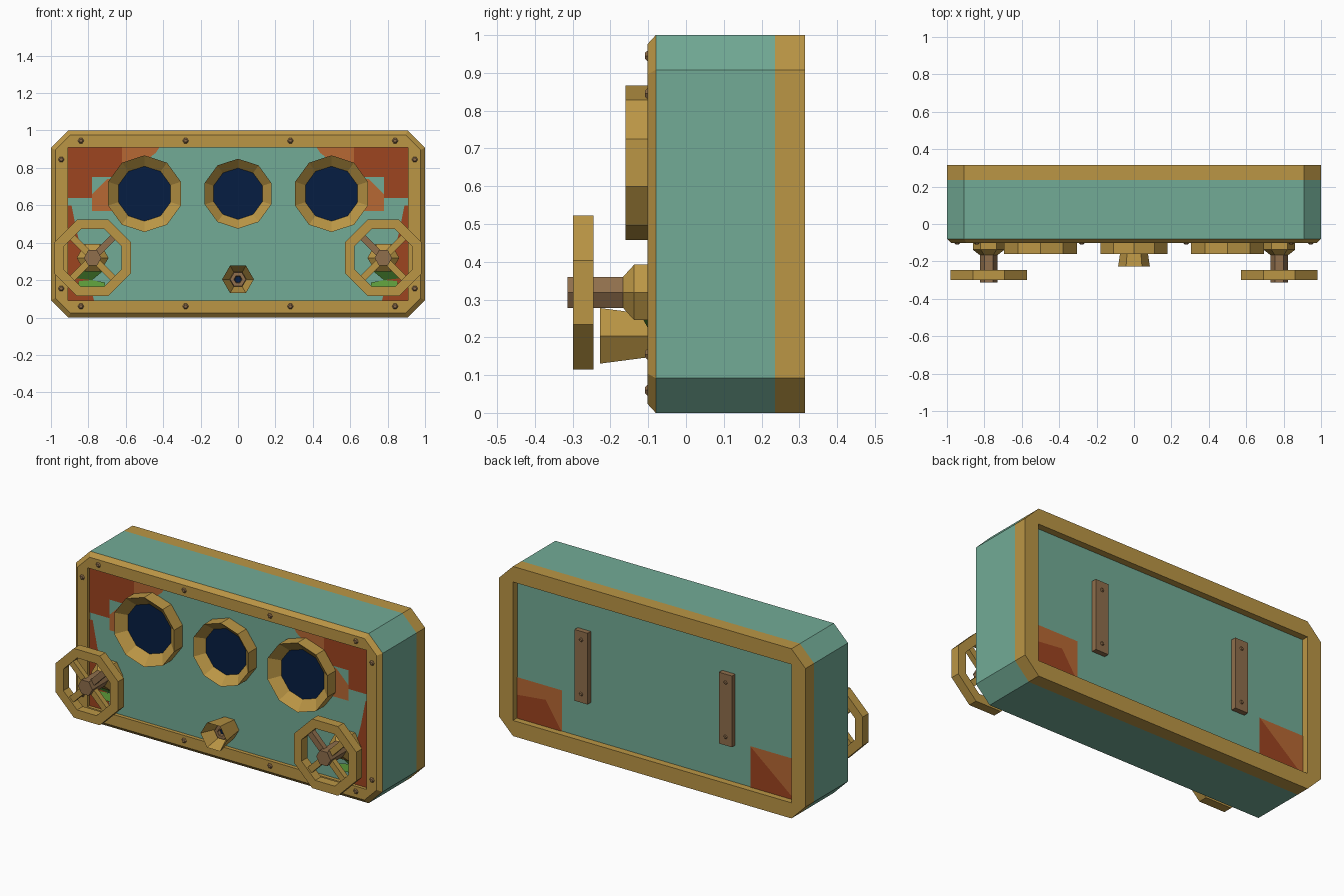
import bpy, bmesh, math
from mathutils import Matrix

cube = bpy.data.objects.get("Cube")
if cube:
    bpy.data.objects.remove(cube, do_unlink=True)


def colour(name, r, g, b):
    m = bpy.data.materials.new(name)
    rgba = [(c / 255) ** 2.2 for c in (r, g, b)] + [1]
    m.use_nodes = True
    m.diffuse_color = rgba
    m.node_tree.nodes["Principled BSDF"].inputs["Base Color"].default_value = rgba
    return m


TEAL = colour("teal paint", 114, 170, 149)
BRASS = colour("brass", 186, 149, 71)
BRONZE = colour("bronze", 142, 110, 77)
NAVY = colour("navy glass", 14, 35, 68)
RUST = colour("dark rust", 156, 70, 37)
ORANGE = colour("orange rust", 182, 104, 55)
GREEN = colour("leaf green", 92, 152, 60)
MOSS = colour("moss green", 62, 108, 42)


def finish(name, bm, mats, fix=True):
    if fix:
        bmesh.ops.recalc_face_normals(bm, faces=bm.faces)
    me = bpy.data.meshes.new(name)
    bm.to_mesh(me)
    bm.free()
    for m in mats:
        me.materials.append(m)
    ob = bpy.data.objects.new(name, me)
    bpy.context.collection.objects.link(ob)
    return ob


def loft(name, loops, colours, caps=None, closed=False):
    """Skin a list of loops; one colour per strip, optional two cap colours."""
    mats = list(dict.fromkeys(colours + list(caps or ())))
    bm = bmesh.new()
    rings = [[bm.verts.new(p) for p in lp] for lp in loops]
    n = len(rings[0])
    pairs = list(zip(rings, rings[1:] + rings[:1]))
    if not closed:
        pairs.pop()
    for (a, b), c in zip(pairs, colours):
        for i in range(n):
            j = (i + 1) % n
            f = bm.faces.new((a[i], a[j], b[j], b[i]))
            f.material_index = mats.index(c)
    if caps:
        for ring, c in zip((rings[0], rings[-1]), caps):
            bm.faces.new(ring).material_index = mats.index(c)
    bmesh.ops.remove_doubles(bm, verts=bm.verts, dist=1e-5)
    return finish(name, bm, mats)


def turned(name, x, z, profile, sides, phase, colours, caps=None, closed=False):
    """Faceted part turned about a front-to-back axis; profile is (radius, y)."""
    angles = [phase + math.tau * i / sides for i in range(sides)]
    loops = [[(x + r * math.cos(a), y, z + r * math.sin(a)) for a in angles]
             for r, y in profile]
    return loft(name, loops, colours, caps, closed)


def box(name, centre, size, mat, roll=0):
    bm = bmesh.new()
    bmesh.ops.create_cube(bm, size=1, matrix=Matrix.Translation(centre)
                          @ Matrix.Rotation(roll, 4, 'Y') @ Matrix.Diagonal((*size, 1)))
    return finish(name, bm, [mat])


def patch(name, points, y, mat, side=1, facing=-1):
    """Painted flat patch; points are (x, z) or (x, z, own y)."""
    bm = bmesh.new()
    f = bm.faces.new([bm.verts.new((side * p[0], p[2] if len(p) > 2 else y, p[1]))
                      for p in points])
    f.normal_update()
    if f.normal.y * facing < 0:
        f.normal_flip()
    return finish(name, bm, [mat], fix=False)


def outline(inset, y, cut):
    """Rectangle with cut corners, eight points."""
    w, h = 1 - inset, 0.5 - inset
    quarter = [(w, h - cut), (w - cut, h)]
    pts = quarter + [(-x, z) for x, z in reversed(quarter)]
    pts += [(-x, -z) for x, z in pts]
    return [(x, y, z + 0.5) for x, z in pts]


# Casing with front rim, back band and recessed panels
loft("casing",
     [outline(0.09, -0.08, 0), outline(0.09, -0.102, 0), outline(0.024, -0.102, 0.08),
      outline(0, -0.08, 0.092), outline(0, 0.235, 0.092), outline(0, 0.315, 0.092),
      outline(0.092, 0.315, 0), outline(0.092, 0.275, 0)],
     [BRASS, BRASS, BRASS, TEAL, BRASS, BRASS, BRASS], (TEAL, TEAL))

# Gauges: ten-sided funnel bezels with dark glass
for label, x, r, glass in (("left", 0.5, 0.205, 0.147), ("middle", 0, 0.187, 0.138),
                           ("right", -0.5, 0.205, 0.147)):
    turned(label + "_gauge_bezel", x, 0.662,
           [(r, -0.075), (r, -0.16), (glass - 0.005, -0.107)],
           10, math.pi / 2, [BRASS, BRASS], (BRASS, BRASS))
    turned(label + "_gauge_glass", x, 0.662, [(glass, -0.105), (glass, -0.111)],
           20, math.pi / 2, [NAVY], (NAVY, NAVY))

# Speaking nozzle with a hollow bolt inside
turned("nozzle", 0, 0.204,
       [(0.062, -0.075), (0.085, -0.228), (0.045, -0.14)],
       6, 0, [BRASS, BRASS], (BRASS, BRASS))
turned("nozzle_bolt", 0, 0.204,
       [(0.045, -0.138), (0.042, -0.16), (0.022, -0.16), (0.018, -0.142)],
       6, 0, [BRONZE] * 3, (BRONZE, NAVY))

# Valve wheels, one on each side
for s, label in ((1, "left"), (-1, "right")):
    cx, cz = s * 0.777, 0.319
    k = 1 / math.cos(math.pi / 8)
    outer, inner = 0.204 * k, 0.153 * k
    turned(label + "_wheel_rim", cx, cz,
           [(outer, -0.245), (outer, -0.299), (inner, -0.299), (inner, -0.245)],
           8, math.pi / 8, [BRASS] * 4, closed=True)
    turned(label + "_wheel_shaft", cx, cz, [(0.047, -0.075), (0.047, -0.314)],
           6, 0, [BRONZE], (BRONZE, BRONZE))
    turned(label + "_wheel_flange", cx, cz,
           [(0.085, -0.075), (0.085, -0.137), (0.047, -0.167)],
           6, 0, [BRASS, BRASS], (BRASS, BRASS))
    for i in range(4):
        a = math.pi / 4 + i * math.pi / 2
        dx, dz = math.cos(a), math.sin(a)
        mat = BRONZE if dz > 0 and dx * s < 0 else BRASS
        box(f"{label}_wheel_spoke_{i + 1}", (cx + 0.1 * dx, -0.272, cz + 0.1 * dz),
            (0.13, 0.032, 0.036), mat, -a)

    # Rust stains on the front panel
    y = -0.083
    patch(label + "_top_rust", [(0.91, 0.91), (0.62, 0.91), (0.62, 0.75), (0.78, 0.75),
                                (0.78, 0.64), (0.91, 0.64)], y, RUST, s)
    patch(label + "_top_orange_stain", [(0.62, 0.91), (0.42, 0.91), (0.44, 0.88),
                                        (0.53, 0.81), (0.62, 0.8)], y, ORANGE, s)
    patch(label + "_side_orange_stain", [(0.78, 0.66), (0.7, 0.74), (0.64, 0.74),
                                         (0.64, 0.57), (0.78, 0.57)], y, ORANGE, s)
    patch(label + "_low_rust", [(0.91, 0.6), (0.89, 0.6), (0.86, 0.45), (0.82, 0.3),
                                (0.77, 0.09), (0.91, 0.09)], y, RUST, s)

    # Folded leaf below the wheel
    patch(label + "_leaf_top", [(0.87, 0.21, -0.09), (0.83, 0.3, -0.09), (0.78, 0.25, -0.115),
                                (0.72, 0.25, -0.1), (0.78, 0.2, -0.087)], y, MOSS, s)
    patch(label + "_leaf_base", [(0.86, 0.16, -0.1), (0.71, 0.155, -0.1), (0.71, 0.187, -0.09),
                                 (0.78, 0.2, -0.087), (0.85, 0.195, -0.088)], y, GREEN, s)

    # Rust stains and hanging bracket on the back
    patch(label + "_back_orange_stain", [(0.91, 0.09), (0.91, 0.333), (0.615, 0.333),
                                         (0.615, 0.09)], 0.277, ORANGE, s, 1)
    dark = [(0.91, 0.09), (0.615, 0.09)]
    dark += [(0.72, 0.25), (0.91, 0.23)] if s > 0 else [(0.615, 0.333)]
    patch(label + "_back_rust", dark, 0.279, RUST, s, 1)
    box(label + "_back_bracket", (s * 0.471, 0.288, 0.52), (0.085, 0.034, 0.42), BRONZE)
    for z in (0.36, 0.68):
        turned(label + "_bracket_screw", s * 0.471, z, [(0.014, 0.303), (0.008, 0.311)],
               6, 0, [BRONZE], (BRONZE, BRONZE))

    # Screws around the front rim
    for x, z in ((0.84, 0.945), (0.28, 0.945), (0.84, 0.06), (0.28, 0.06),
                 (0.945, 0.845), (0.945, 0.155)):
        turned(label + "_rim_screw", s * x, z, [(0.018, -0.1), (0.009, -0.109)],
               6, 0, [BRONZE], (BRONZE, BRONZE))
